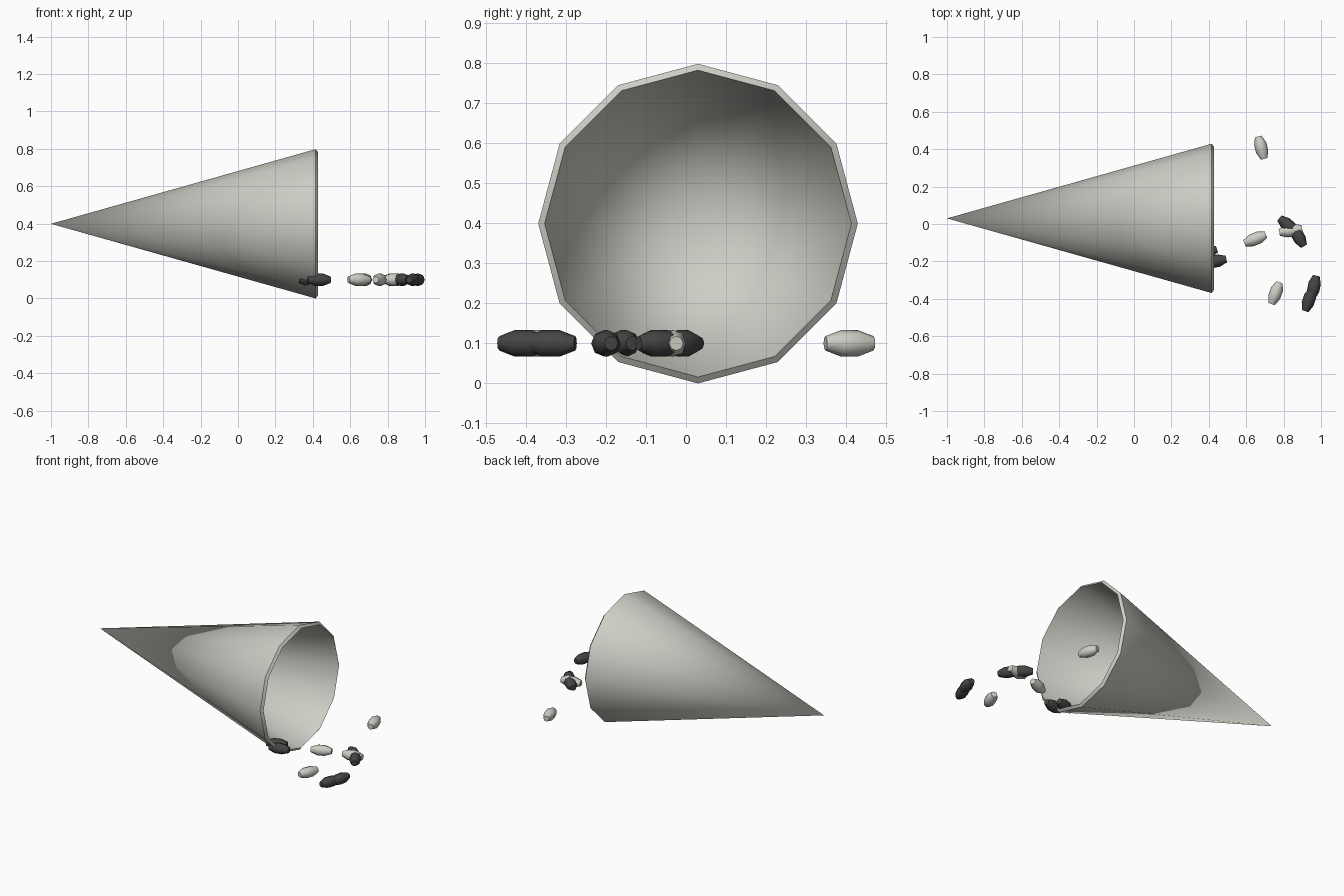
import bpy, bmesh, math
from mathutils import Matrix

cube = bpy.data.objects.get("Cube")
if cube:
    bpy.data.objects.remove(cube, do_unlink=True)


def make_material(name, rgb):
    mat = bpy.data.materials.new(name)
    mat.use_nodes = True
    color = (*rgb, 1)
    mat.diffuse_color = color
    mat.node_tree.nodes["Principled BSDF"].inputs["Base Color"].default_value = color
    return mat


pale = make_material("pale_grey", (0.62, 0.62, 0.57))
dark = make_material("dark_grey", (0.06, 0.06, 0.06))


def lathe_x(name, profile, sides, mat, location, turn=0, smooth=40):
    """Spin (x, radius) points about the x axis; radius 0 gives a single tip."""
    bm = bmesh.new()
    rings = []
    for x, r in profile:
        if r == 0:
            rings.append([bm.verts.new((x, 0, 0))] * sides)
        else:
            angles = [math.tau * i / sides for i in range(sides)]
            rings.append([bm.verts.new((x, r * math.sin(a), r * math.cos(a))) for a in angles])
    for a, b in zip(rings, rings[1:]):
        for i in range(sides):
            j = (i + 1) % sides
            corners = list(dict.fromkeys((a[i], a[j], b[j], b[i])))
            bm.faces.new(corners)
    # Close flat ends
    for ring in (rings[0], rings[-1]):
        if ring[0] is not ring[1]:
            bm.faces.new(ring)
    bmesh.ops.recalc_face_normals(bm, faces=bm.faces)
    mesh = bpy.data.meshes.new(name)
    bm.to_mesh(mesh)
    bm.free()
    mesh.materials.append(mat)
    obj = bpy.data.objects.new(name, mesh)
    bpy.context.collection.objects.link(obj)
    obj.matrix_world = Matrix.Translation(location) @ Matrix.Rotation(math.radians(turn), 4, 'Z')
    bpy.ops.object.select_all(action='DESELECT')
    obj.select_set(True)
    bpy.context.view_layer.objects.active = obj
    bpy.ops.object.shade_smooth_by_angle(angle=math.radians(smooth))
    return obj


# Hollow cone lying on its side: outer tip, outer rim, inner rim, inner tip
lathe_x("cone_shell", [(-1, 0), (0.415, 0.399), (0.428, 0.383), (-0.975, 0)],
        12, pale, (0, 0.03, 0.399))

# Spilled seeds: x, y, heading in degrees
pale_seeds = [(0.68, 0.408, 105), (0.648, -0.08, 22), (0.757, -0.37, 70), (0.838, -0.035, 10)]
dark_seeds = [(0.825, -0.008, -40), (0.878, -0.065, -60), (0.962, -0.337, 78),
              (0.935, -0.407, 72), (0.433, -0.2, 12), (0.385, -0.155, 20)]
seed_profile = [(-0.062, 0.018), (-0.022, 0.033), (0.022, 0.033), (0.062, 0.018)]
for label, mat, seeds in (("pale_seed", pale, pale_seeds), ("dark_seed", dark, dark_seeds)):
    for n, (x, y, turn) in enumerate(seeds, 1):
        lathe_x(f"{label}_{n}", seed_profile, 8, mat, (x, y, 0.1), turn, 50)
